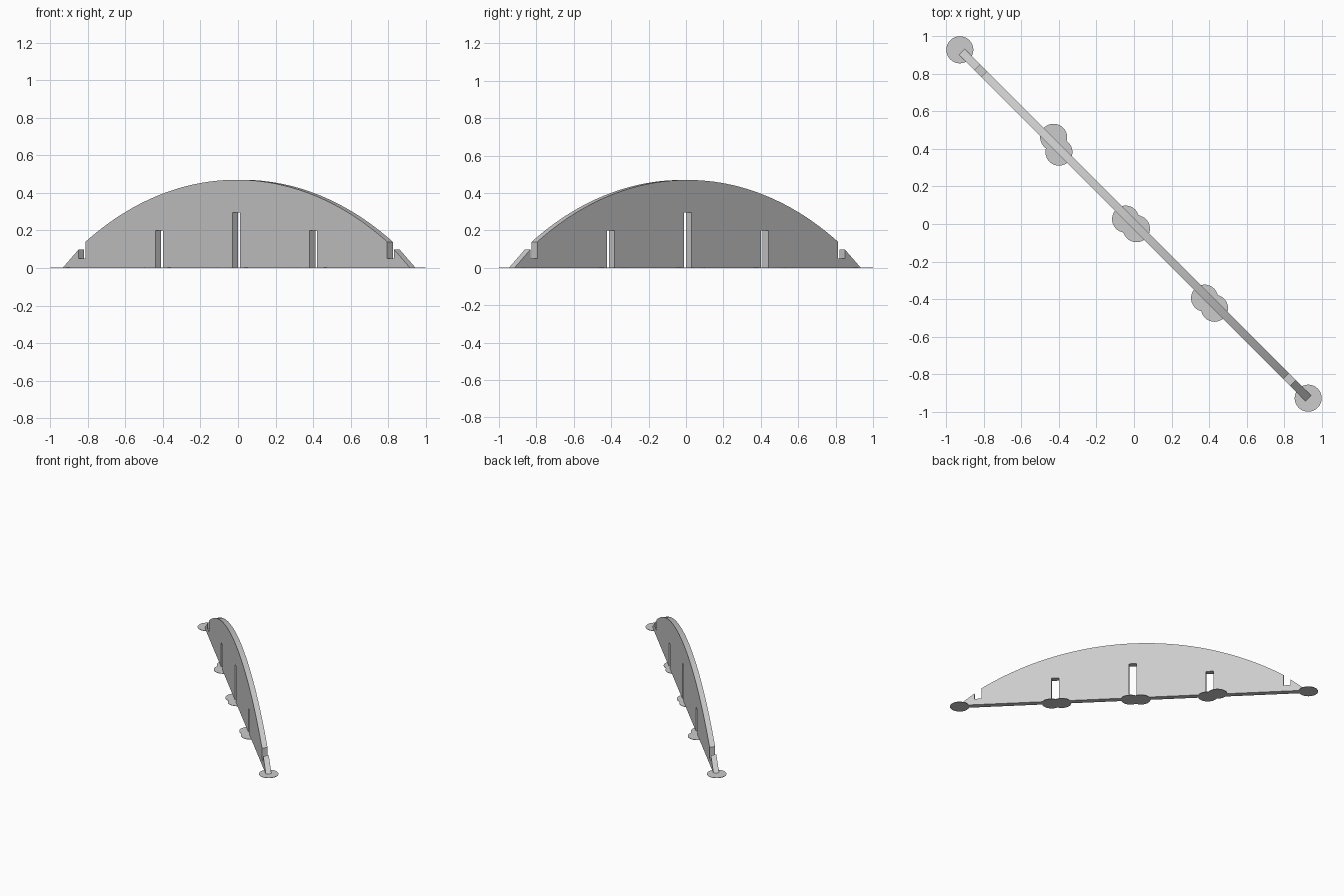
import bpy, bmesh, math
from mathutils import Vector

if "Cube" in bpy.data.objects:
    bpy.data.objects.remove(bpy.data.objects["Cube"])

R2 = math.sqrt(2)
THICK = 0.042          # panel thickness
SHIFT = 0.006 * R2     # panel offset along its length

grey = bpy.data.materials.new("light_grey")
grey.diffuse_color = (0.6, 0.6, 0.6, 1)
grey.use_nodes = True
grey.node_tree.nodes["Principled BSDF"].inputs["Base Color"].default_value = grey.diffuse_color


def add_object(name, bm):
    mesh = bpy.data.meshes.new(name)
    bmesh.ops.recalc_face_normals(bm, faces=bm.faces)
    bm.to_mesh(mesh)
    bm.free()
    mesh.materials.append(grey)
    ob = bpy.data.objects.new(name, mesh)
    bpy.context.collection.objects.link(ob)
    bpy.context.view_layer.objects.active = ob
    ob.select_set(True)
    bpy.ops.object.shade_smooth_by_angle(angle=math.radians(30))
    ob.select_set(False)
    return ob


# Panel outline: (distance along the length, height)
end, out, inn = 0.926 * R2, 0.841 * R2, 0.804 * R2
outline = [(-end, 0)]
for centre, height in ((-0.411, 0.2), (0, 0.295), (0.411, 0.2)):   # bottom slots
    a, b = (centre - 0.02) * R2, (centre + 0.02) * R2
    outline += [(a, 0), (a, height), (b, height), (b, 0)]
outline += [(end, 0), (out, 0.098), (out, 0.05), (inn, 0.05)]       # end notch
radius, steps = 2.12, 48
half = math.asin(inn / radius)
for i in range(steps + 1):                                          # arched top
    t = half * (1 - 2 * i / steps)
    outline.append((radius * math.sin(t), 0.47 - radius * (1 - math.cos(t))))
outline += [(-inn, 0.05), (-out, 0.05), (-out, 0.098)]              # other notch

# Arched panel, standing on the diagonal
along = Vector((1, -1, 0)) / R2
across = Vector((1, 1, 0)) / R2
bm = bmesh.new()
face = bm.faces.new([bm.verts.new(along * (s + SHIFT) + Vector((0, 0, z)) - across * THICK / 2)
                     for s, z in outline])
ext = bmesh.ops.extrude_face_region(bm, geom=[face])
bmesh.ops.translate(bm, vec=across * THICK,
                    verts=[g for g in ext["geom"] if isinstance(g, bmesh.types.BMVert)])
add_object("arched_panel", bm)

# Thin round pads under the panel's feet
pads = [(-0.928, 0.928), (-0.428, 0.462), (-0.4, 0.383), (-0.045, 0.026),
        (0.013, -0.025), (0.376, -0.395), (0.429, -0.449), (0.928, -0.928)]
for i, (x, y) in enumerate(pads):
    bm = bmesh.new()
    bmesh.ops.create_cone(bm, cap_ends=True, segments=48, radius1=0.072,
                          radius2=0.072, depth=0.003)
    bmesh.ops.translate(bm, vec=(x, y, 0.0015), verts=bm.verts)
    add_object(f"foot_pad_{i + 1}", bm)
